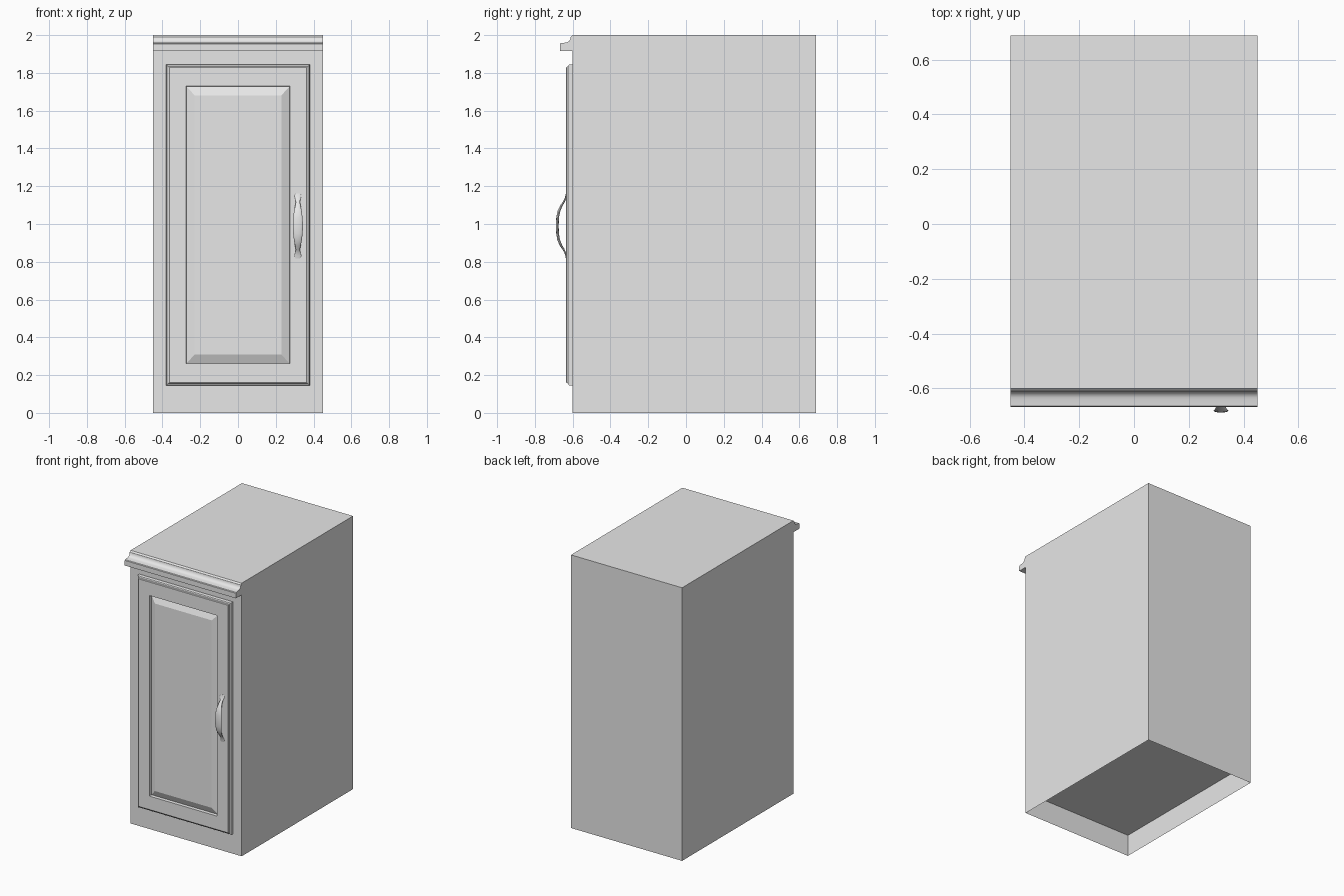
import bpy, bmesh, math
from mathutils import Vector

if "Cube" in bpy.data.objects:
    bpy.data.objects.remove(bpy.data.objects["Cube"])

grey = bpy.data.materials.new("plain_grey")
grey.use_nodes = True
grey.diffuse_color = (0.8, 0.8, 0.8, 1)
grey.node_tree.nodes["Principled BSDF"].inputs["Base Color"].default_value = (0.8, 0.8, 0.8, 1)

HALF_W, FRONT, BACK, HEIGHT = 0.45, -0.6, 0.688, 2.0
FLOOR_Z = 0.16


def finish(name, bm, smooth=None, fix_normals=True):
    if fix_normals:
        bmesh.ops.recalc_face_normals(bm, faces=bm.faces)
    mesh = bpy.data.meshes.new(name)
    bm.to_mesh(mesh)
    bm.free()
    mesh.materials.append(grey)
    ob = bpy.data.objects.new(name, mesh)
    bpy.context.collection.objects.link(ob)
    if smooth:
        bpy.ops.object.select_all(action='DESELECT')
        ob.select_set(True)
        bpy.context.view_layer.objects.active = ob
        bpy.ops.object.shade_smooth_by_angle(angle=math.radians(smooth))
    return ob


def loft(bm, rings, cap_start=True, cap_end=True):
    """Skin a list of closed point rings."""
    loops = [[bm.verts.new(p) for p in ring] for ring in rings]
    n = len(loops[0])
    for a, b in zip(loops, loops[1:]):
        for i in range(n):
            j = (i + 1) % n
            bm.faces.new((a[i], a[j], b[j], b[i]))
    if cap_start:
        bm.faces.new(loops[0])
    if cap_end:
        bm.faces.new(loops[-1])


# Carcass: thin-walled box, open underneath
bm = bmesh.new()
bmesh.ops.create_cube(bm, size=1)
for v in bm.verts:
    v.co = (v.co.x * 2 * HALF_W, (FRONT + BACK) / 2 + v.co.y * (BACK - FRONT), (v.co.z + 0.5) * HEIGHT)
bottom = [f for f in bm.faces if f.normal.z < -0.9]
bmesh.ops.delete(bm, geom=bottom, context='FACES_ONLY')
finish("carcass", bm, fix_normals=False)

# Raised cabinet floor inside the plinth
bm = bmesh.new()
bm.faces.new([bm.verts.new((x, y, FLOOR_Z)) for x, y in
              ((-HALF_W, FRONT), (-HALF_W, BACK), (HALF_W, BACK), (HALF_W, FRONT))])
finish("cabinet_floor", bm, fix_normals=False)

# Crown moulding: cove over a square nosing, run across the front
profile = [(FRONT, 1.915), (-0.668, 1.915), (-0.668, 1.952), (-0.664, 1.957), (-0.645, 1.959)]
for i in range(7):
    t = math.radians(90 * i / 6)
    profile.append((-0.64 + 0.03 * math.sin(t), 1.99 - 0.03 * math.cos(t)))
profile.append((FRONT, HEIGHT))
bm = bmesh.new()
loft(bm, [[(x, y, z) for y, z in profile] for x in (-HALF_W, HALF_W)])
finish("crown_moulding", bm, 35)

# Door: stepped rounded edge, flat frame, sunken groove, raised centre panel
steps = [(0, FRONT), (0, -0.616), (0.003, -0.621), (0.008, -0.623), (0.011, -0.625),
         (0.013, -0.632), (0.017, -0.635), (0.106, -0.635), (0.108, -0.613), (0.15, -0.633)]
door_w, door_low, door_high = 0.38, 0.145, 1.845
bm = bmesh.new()
rings = []
for inset, y in steps:
    w = door_w - inset
    drop = inset * 1.09 if inset > 0.1 else inset
    lo, hi = door_low + drop, door_high - drop
    rings.append([(-w, y, lo), (w, y, lo), (w, y, hi), (-w, y, hi)])
loft(bm, rings)
finish("door", bm)

# Handle: bowed strap with a wide grip, slim necks and flared feet
# each station is (height from centre, y, half width, half thickness)
half = [(0.0, -0.681, 0.027, 0.007), (0.04, -0.680, 0.025, 0.007), (0.075, -0.674, 0.021, 0.007),
        (0.105, -0.661, 0.015, 0.006), (0.125, -0.648, 0.011, 0.005), (0.143, -0.639, 0.014, 0.004),
        (0.158, -0.636, 0.018, 0.003), (0.172, -0.634, 0.013, 0.002)]
stations = [(-h, y, w, t) for h, y, w, t in reversed(half[1:])] + half
HANDLE_X, HANDLE_Z, SIDES = 0.317, 0.99, 16
bm = bmesh.new()
rings = []
for i, (h, y, w, t) in enumerate(stations):
    a, b = stations[max(i - 1, 0)], stations[min(i + 1, len(stations) - 1)]
    along = Vector((0, b[1] - a[1], b[0] - a[0])).normalized()
    out = Vector((1, 0, 0)).cross(along)
    centre = Vector((HANDLE_X, y, HANDLE_Z + h))
    ring = []
    for k in range(SIDES):
        ang = 2 * math.pi * k / SIDES
        ring.append(centre + Vector((w * math.cos(ang), 0, 0)) + out * t * math.sin(ang))
    rings.append(ring)
loft(bm, rings)
finish("handle", bm, 50)
